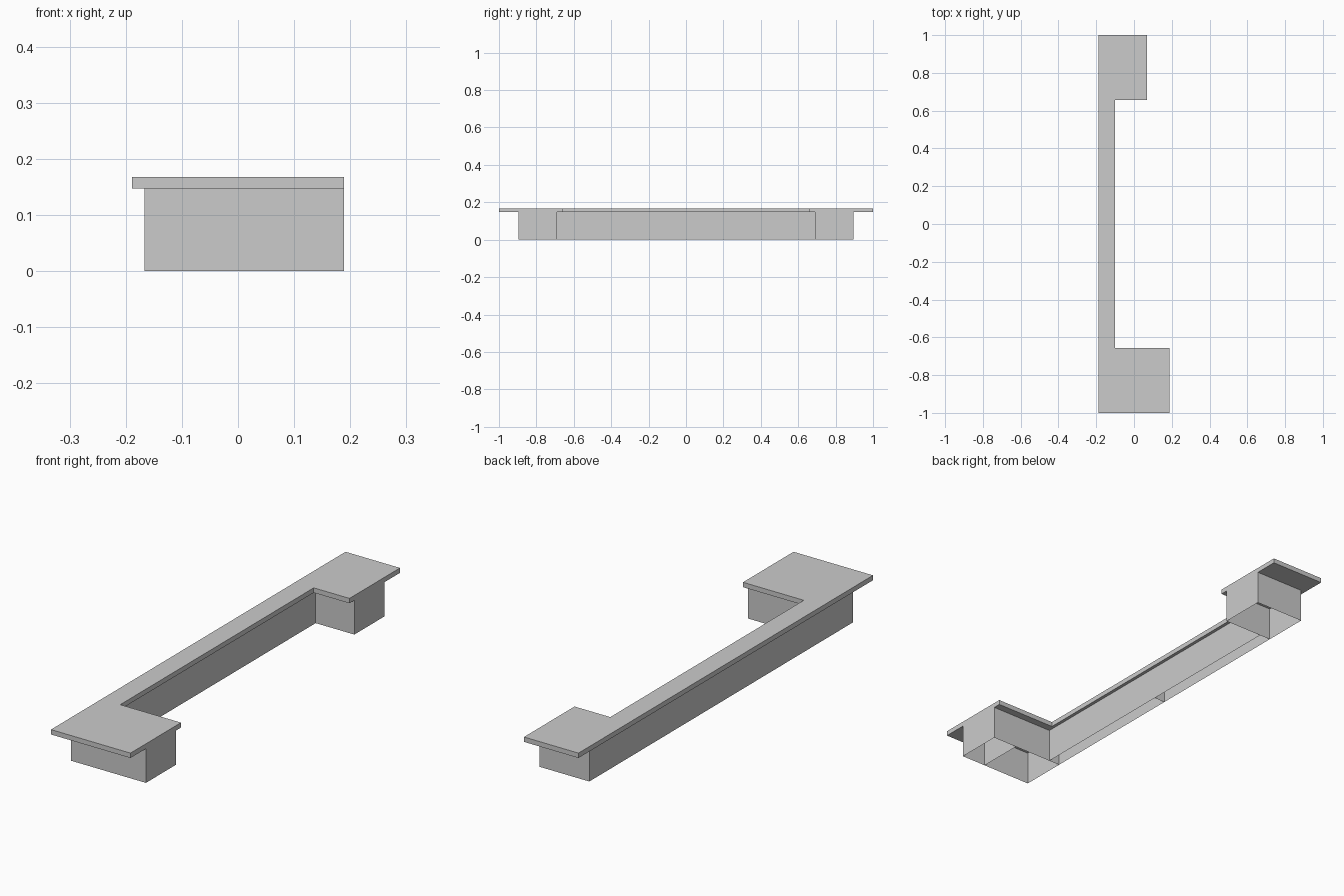
import bpy, bmesh

if "Cube" in bpy.data.objects:
    bpy.data.objects.remove(bpy.data.objects["Cube"])

BASE_H, TOP_H = 0.147, 0.168


def new_object(name, bm):
    mesh = bpy.data.meshes.new(name)
    bm.to_mesh(mesh)
    bm.free()
    obj = bpy.data.objects.new(name, mesh)
    bpy.context.collection.objects.link(obj)
    return obj


def slab(name, outline, z0, z1):
    """Closed solid extruded from a counter-clockwise plan outline."""
    bm = bmesh.new()
    face = bm.faces.new([bm.verts.new((x, y, z0)) for x, y in outline])
    ext = bmesh.ops.extrude_face_region(bm, geom=[face], use_keep_orig=True)
    verts = [v for v in ext["geom"] if isinstance(v, bmesh.types.BMVert)]
    bmesh.ops.translate(bm, verts=verts, vec=(0, 0, z1 - z0))
    bmesh.ops.recalc_face_normals(bm, faces=bm.faces)
    return new_object(name, bm)


def walls(name, path, height, closed=False):
    """Thin upright panels along a plan path, open above and below."""
    bm = bmesh.new()
    low = [bm.verts.new((x, y, 0)) for x, y in path]
    high = [bm.verts.new((x, y, height)) for x, y in path]
    n = len(path)
    for i in range(n if closed else n - 1):
        j = (i + 1) % n
        bm.faces.new((low[i], low[j], high[j], high[i]))
    return new_object(name, bm)


def c_outline(left, inner, front_right, back_right, end, inset):
    """C-shaped plan: long strip with a wing at each end."""
    return [(left, -end), (front_right, -end), (front_right, -inset),
            (inner, -inset), (inner, inset), (back_right, inset),
            (back_right, end), (left, end)]


# Countertop with overhang at the ends and along both long sides
slab("countertop", c_outline(-0.189, -0.10, 0.189, 0.07, 1.0, 0.657), BASE_H, TOP_H)

# Hollow cabinet base, open underneath
L, I, FR, BR, E, S = -0.167, -0.114, 0.189, 0.07, 0.895, 0.69
walls("cabinet_base", c_outline(L, I, FR, BR, E, S), BASE_H, closed=True)

# Inner panels dividing the base into cabinets
for name, y in (("front_divider", -S), ("middle_divider", 0), ("back_divider", S)):
    walls(name, [(L, y), (I, y)], BASE_H)
walls("wing_divider", [(BR, -E), (BR, -S)], BASE_H)
